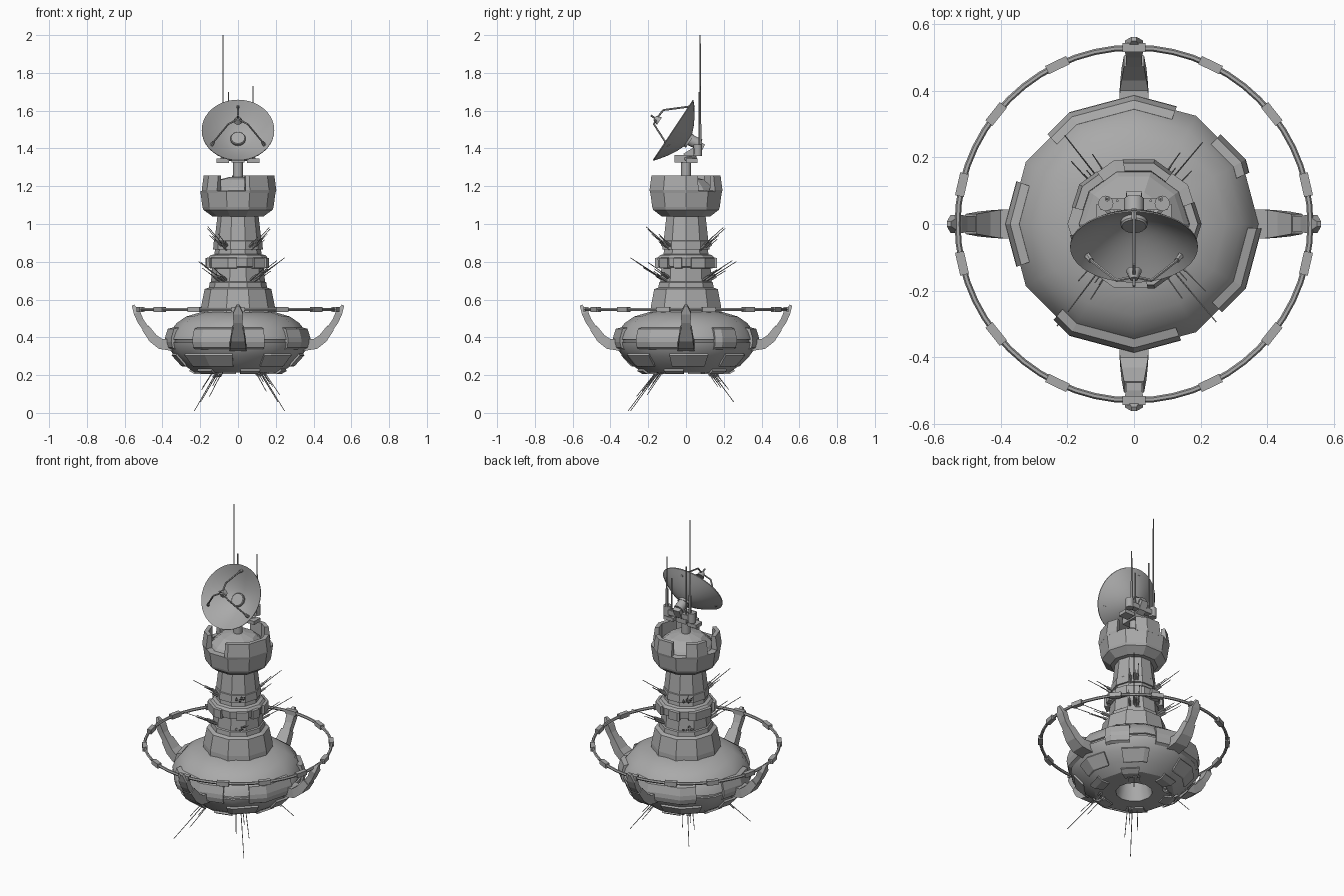
import bpy, bmesh, math, random
from mathutils import Vector, Matrix

if "Cube" in bpy.data.objects:
    bpy.data.objects.remove(bpy.data.objects["Cube"])
random.seed(4)
rad = math.radians
grey = bpy.data.materials.new("station grey")
grey.diffuse_color = (0.4, 0.4, 0.4, 1)
grey.use_nodes = True
grey.node_tree.nodes["Principled BSDF"].inputs["Base Color"].default_value = grey.diffuse_color


def finish(name, bm, smooth=0):
    bmesh.ops.recalc_face_normals(bm, faces=bm.faces)
    me = bpy.data.meshes.new(name)
    bm.to_mesh(me)
    bm.free()
    me.materials.append(grey)
    ob = bpy.data.objects.new(name, me)
    bpy.context.collection.objects.link(ob)
    if smooth:
        bpy.ops.object.select_all(action='DESELECT')
        ob.select_set(True)
        bpy.context.view_layer.objects.active = ob
        bpy.ops.object.shade_smooth_by_angle(angle=rad(smooth))
    return ob


def sweep(name, prof, n, a0=0, a1=360, smooth=0, mat=None):
    """Sweep an (r, z) profile around an n-sided polygon; part turns are closed solids."""
    bm = bmesh.new()
    step, full = 360 / n, a1 - a0 >= 360
    angs = [i * step for i in range(n)] if full else (
        [a0] + [k * step for k in range(-n, 2 * n) if a0 + 1 < k * step < a1 - 1] + [a1])
    rows = []
    for a in angs:
        k = math.cos(rad(step / 2)) / math.cos(rad(a % step - step / 2))
        rows.append([bm.verts.new((r * k * math.cos(rad(a)), r * k * math.sin(rad(a)), z)) for r, z in prof])
    m = len(prof)
    for i in range(len(rows) - (not full)):
        p, q = rows[i], rows[(i + 1) % len(rows)]
        for j in range(m - full):
            bm.faces.new((p[j], q[j], q[(j + 1) % m], p[(j + 1) % m]))
    if full:
        bmesh.ops.remove_doubles(bm, verts=bm.verts, dist=1e-5)
    else:
        bm.faces.new(rows[0])
        bm.faces.new(rows[-1])
    if mat:
        bm.transform(mat)
    return finish(name, bm, smooth)


def rod(name, p, q, r, r2=None, n=6):
    p, q = Vector(p), Vector(q)
    bm = bmesh.new()
    bmesh.ops.create_cone(bm, cap_ends=True, segments=n, radius1=r, radius2=r if r2 is None else r2,
                          depth=(q - p).length)
    bm.transform(Matrix.Translation((p + q) / 2) @ (q - p).to_track_quat('Z', 'Y').to_matrix().to_4x4())
    return finish(name, bm, 40 if n > 8 else 0)


def box(name, c, s, rot=Matrix()):
    bm = bmesh.new()
    bmesh.ops.create_cube(bm, size=1)
    bm.transform(Matrix.Translation(c) @ rot @ Matrix.Diagonal((*s, 1)))
    return finish(name, bm)


def beam(name, stations, turn):
    """Rectangular sections (radius, z, width, thickness) joined along an arm."""
    bm, rows = bmesh.new(), []
    for i, (r, z, w, t) in enumerate(stations):
        a, b = stations[max(i - 1, 0)], stations[min(i + 1, len(stations) - 1)]
        d = Vector((b[0] - a[0], b[1] - a[1])).normalized()
        rows.append([bm.verts.new((r - d.y * t / 2 * s, u * w / 2, z + d.x * t / 2 * s))
                     for s, u in ((1, 1), (1, -1), (-1, -1), (-1, 1))])
    for p, q in zip(rows, rows[1:]):
        for j in range(4):
            bm.faces.new((p[j], p[(j + 1) % 4], q[(j + 1) % 4], q[j]))
    bm.faces.new(rows[0])
    bm.faces.new(rows[-1])
    bm.transform(Matrix.Rotation(rad(turn), 4, 'Z'))
    return finish(name, bm)


def polar(r, a, z):
    return Vector((r * math.cos(rad(a)), r * math.sin(rad(a)), z))


# Saucer hull with a recessed opening underneath
sweep("hull", [(0, .40), (.07, .40), (.105, .213), (.23, .215), (.29, .255), (.335, .30), (.368, .345), (.375, .373),
               (.366, .376), (.366, .386), (.375, .389), (.36, .43), (.325, .475), (.275, .51), (.19, .535), (0, .54)],
      12, smooth=32)
# Raised plates on the rim and on the underside
for a0, a1 in ((-130, -68), (-45, -2), (24, 46), (70, 134), (160, 200)):
    sweep("rim_plate", [(.36, .335), (.38, .345), (.388, .375), (.386, .40), (.372, .445), (.345, .452), (.34, .40)],
          12, a0, a1)
for a0, a1 in ((-145, -95), (-66, -35), (-15, 20), (38, 65), (100, 140), (165, 195)):
    sweep("under_plate", [(.29, .245), (.30, .248), (.352, .305), (.342, .318), (.31, .29)], 12, a0, a1)
for a in (-75, -15, 45, 105, 165, 225):
    sweep("belly_plate", [(.18, .205), (.232, .205), (.262, .222), (.25, .24), (.18, .23)], 12, a - 12, a + 12)

# Ten-sided tower sections
sweep("tower_base", [(.198, .52), (.196, .56), (.177, .655), (.15, .665), (0, .665)], 10)
sweep("tower_waist", [(.155, .655), (.15, .69), (.143, .695), (.137, .77), (.155, .775), (.158, .82), (.145, .835),
                      (.125, .84), (.12, .875), (0, .875)], 10)
sweep("tower_neck", [(0, .865), (.132, .865), (.128, .91), (.124, .913), (.108, 1.05), (0, 1.05)], 10)
for a0, a1 in ((-155, -92), (-58, -35), (-24, -8), (10, 65), (88, 112), (130, 185)):
    sweep("waist_plate", [(.14, .765), (.172, .768), (.172, .82), (.14, .825)], 10, a0, a1)

# Crown with a domed deck and battlements
sweep("crown", [(0, 1.035), (.135, 1.04), (.183, 1.075), (.188, 1.09), (.2, 1.175), (.165, 1.178), (.165, 1.17),
                (.15, 1.19), (.10, 1.235), (.04, 1.25), (0, 1.25)], 10)
for a0, a1 in ((-78, 20), (53, 100), (125, 165), (190, 235)):
    sweep("battlement", [(.165, 1.165), (.199, 1.165), (.203, 1.18), (.192, 1.258), (.167, 1.258)], 10, a0, a1)

# Outer ring, sleeves and four curved arms
ring = [(.53 + .009 * math.cos(i * math.pi / 3), .547 + .009 * math.sin(i * math.pi / 3)) for i in range(7)]
sweep("outer_ring", ring, 56, smooth=20)
for i in range(14):
    a = 90 + i * 360 / 14
    box("ring_sleeve", polar(.53, a, .547), (.027, .07, .027), Matrix.Rotation(rad(a), 4, 'Z'))
for a in (0, 90, 180, 270):
    beam("arm", [(.34, .36, .09, .065), (.41, .365, .085, .055), (.45, .395, .075, .05), (.49, .45, .06, .042)], a)
    beam("arm_end", [(.47, .42, .05, .034), (.515, .485, .048, .034), (.535, .53, .055, .036),
                     (.556, .57, .014, .014)], a)


# Whip antenna clusters on the four diagonals
def cluster(r, z, slope, lengths):
    for a, long in zip((-127, -50, 50, 128), lengths):
        for da, k in ((0, 1), (-9, .5), (9, .62), (4, .35)):
            base = polar(r, a + da, z + random.uniform(-.012, .012))
            d = (polar(1, a + da * .5, 0) + Vector((0, 0, slope))).normalized()
            rod("whip_antenna", base - d * .03, base + d * long * k, .0028, .0018, 5)
            rod("antenna_socket", base - d * .03, base + d * .035, .007)


cluster(.15, .715, .5, (.20, .26, .19, .21))
cluster(.125, .88, .7, (.17, .17, .16, .17))
cluster(.17, .225, -1.05, (.31, .31, .23, .22))

# Dish pedestal and mount
rod("dish_post", (0, 0, 1.24), (0, 0, 1.33), .026, n=12)
box("pedestal_block", (0, -.005, 1.345), (.07, .11, .04))
box("cross_bar", (0, .06, 1.385), (.20, .035, .03))
beam("mount_arm", [(.0, 1.35, .05, .05), (.06, 1.39, .05, .05), (.085, 1.43, .045, .035)], 90)
rod("dish_hinge", (0, .075, 1.42), (0, .0, 1.455), .03, n=12)
for s in (-1, 1):
    rod("sensor_pod", (s * .085, .062, 1.36), (s * .085, .062, 1.42), .023, n=12)
    box("pod_foot", (s * .08, .03, 1.335), (.065, .06, .022))
    rod("pod_link", (s * .03, .0, 1.345), (s * .085, .05, 1.345), .012)
    rod("mast_base", (s * .08, .075, 1.38), (s * .08, .075, 1.53), .008)
    rod("side_mast", (s * .05, .07, 1.39), (s * .05, .07, 1.70 if s < 0 else 1.6), .004)
rod("tall_mast", (-.08, .075, 1.5), (-.08, .075, 2.0), .004, .003)
rod("short_mast", (.08, .075, 1.5), (.08, .075, 1.73), .004, .003)

# Tilted dish with a three-legged feed
n = Vector((0, -.83, .55)).normalized()
up = Vector((0, .55, .83)).normalized()
side = Vector((1, 0, 0))
M = Matrix((side, up, -n)).transposed().to_4x4()
M = Matrix.Translation((0, -.07, 1.498)) @ M
front = [(.192 * t, .1 * (1 - t ** 1.6)) for t in (1, .85, .7, .55, .4, .21, 0)]
sweep("dish", [(0, .106)] + [(r, z + .005) for r, z in reversed(front[:-1])] + front, 40, smooth=40, mat=M)
sweep("dish_hub", [(0, .075), (.036, .075), (.04, .08), (.04, .11), (0, .11)], 24, smooth=30, mat=M)
feed = M @ Vector((0, 0, -.105))
for a in (90, 210, 330):
    foot = M @ polar(.165, a, .02)
    knee = M @ polar(.06, a, -.10)
    rod("feed_leg", foot, knee, .005)
    rod("feed_leg_tip", knee, feed, .005)
    rod("leg_socket", foot - n * .01, foot + (knee - foot) * .15, .009)
rod("feed_horn", feed - n * .02, feed + n * .01, .024, .012, 10)
rod("feed_pin", feed, feed + n * .035, .005)
